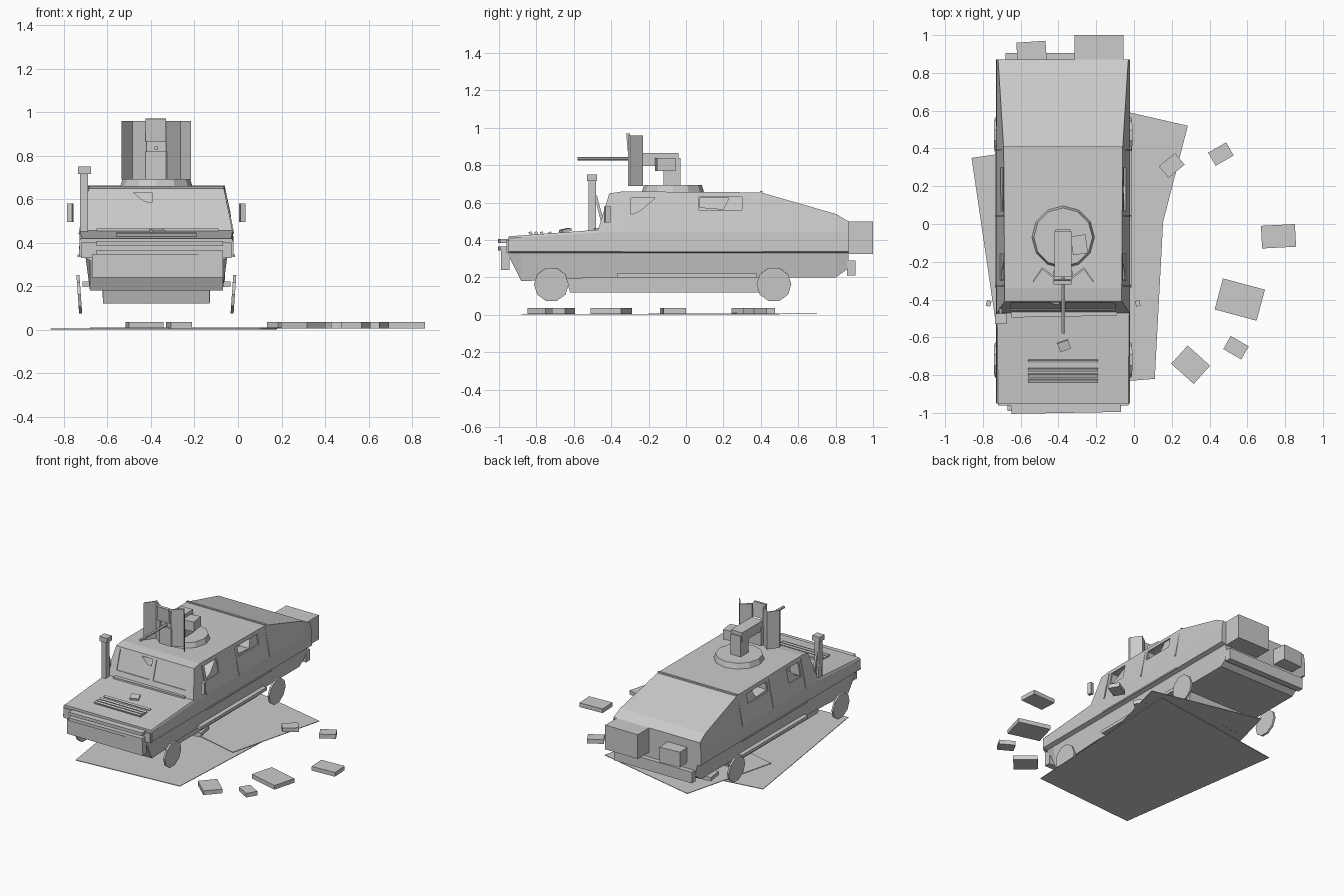
import bpy, bmesh, math
from mathutils import Vector, Matrix

old = bpy.data.objects.get("Cube")
if old:
    bpy.data.objects.remove(old, do_unlink=True)

CX = -0.375  # vehicle centre line

grey = bpy.data.materials.new("plain_grey")
grey.use_nodes = True
grey.diffuse_color = (0.6, 0.6, 0.6, 1)
grey.node_tree.nodes["Principled BSDF"].inputs["Base Color"].default_value = (0.6, 0.6, 0.6, 1)


def finish(name, bm):
    bmesh.ops.recalc_face_normals(bm, faces=bm.faces)
    me = bpy.data.meshes.new(name)
    bm.to_mesh(me)
    bm.free()
    me.materials.append(grey)
    ob = bpy.data.objects.new(name, me)
    bpy.context.collection.objects.link(ob)
    return ob


def box(name, x, y, z, turn=0, tilt=0):
    """Box from (min, max) ranges, turned about z and tilted about x."""
    bm = bmesh.new()
    bmesh.ops.create_cube(bm, size=1)
    size = [b - a for a, b in (x, y, z)]
    mid = Vector([(a + b) / 2 for a, b in (x, y, z)])
    m = (Matrix.Translation(mid) @ Matrix.Rotation(math.radians(turn), 4, 'Z')
         @ Matrix.Rotation(math.radians(tilt), 4, 'X') @ Matrix.Diagonal((*size, 1)))
    bm.transform(m)
    return finish(name, bm)


def disc(name, centre, r1, r2, depth, sides, axis='Z', camber=0):
    bm = bmesh.new()
    bmesh.ops.create_cone(bm, cap_ends=True, segments=sides, radius1=r1, radius2=r2, depth=depth)
    m = Matrix.Rotation(math.radians(camber), 4, 'Y')
    if axis != 'Z':
        m = m @ Matrix.Rotation(math.pi / 2, 4, 'Y' if axis == 'X' else 'X')
    bm.transform(Matrix.Translation(centre) @ m)
    return finish(name, bm)


def prism(bm, points, push_a, push_b):
    """Polygon moved by two offsets and joined into a solid."""
    a = [bm.verts.new(Vector(p) + Vector(push_a)) for p in points]
    b = [bm.verts.new(Vector(p) + Vector(push_b)) for p in points]
    bm.faces.new(a)
    bm.faces.new(b[::-1])
    for i in range(len(a)):
        j = (i + 1) % len(a)
        bm.faces.new((a[j], a[i], b[i], b[j]))


def loft(name, rings):
    bm = bmesh.new()
    rows = [[bm.verts.new(p) for p in ring] for ring in rings]
    n = len(rows[0])
    for r, s in zip(rows, rows[1:]):
        for i in range(n):
            bm.faces.new((r[i], r[(i + 1) % n], s[(i + 1) % n], s[i]))
    bm.faces.new(rows[0])
    bm.faces.new(rows[-1][::-1])
    return finish(name, bm)


# Armoured body: y, bottom z, top z, top half width
stations = [(-0.95, 0.32, 0.42, 0.345), (-0.88, 0.18, 0.425, 0.345), (-0.47, 0.20, 0.455, 0.35),
            (-0.41, 0.20, 0.65, 0.31), (-0.34, 0.20, 0.66, 0.31), (0.40, 0.20, 0.655, 0.315),
            (0.80, 0.20, 0.54, 0.34), (0.87, 0.25, 0.50, 0.345)]
rings = []
for y, bz, tz, tw in stations:
    half = [(0.305, bz), (0.325, 0.33), (0.355, 0.34), (0.353, min(0.44, tz - 0.01)), (tw, tz)]
    rings.append([(CX + w, y, z) for w, z in half] + [(CX - w, y, z) for w, z in half[::-1]])
body = loft("body", rings)


# Window recesses and the broken openings inside them
def on_front(x, z):
    return (x, -0.47 + (z - 0.455) * 0.31, z)


def on_side(s, y, z):
    return (CX + s * (0.353 - (z - 0.44) * 0.2), y, z)


def rect(a, b, c, d):
    return [(a, c), (b, c), (b, d), (a, d)]


def cut(front, sides, depth):
    bm = bmesh.new()
    for poly in front:
        prism(bm, [on_front(*p) for p in poly], (0, -0.05, 0), (0, depth, 0))
    for s in (-1, 1):
        for poly in sides:
            prism(bm, [on_side(s, *p) for p in poly], (s * 0.05, 0, 0), (-s * depth, 0, 0))
    cutter = finish("window_cutter", bm)
    cutter.hide_render = True
    mod = body.modifiers.new("windows", 'BOOLEAN')
    mod.operation, mod.object, mod.solver = 'DIFFERENCE', cutter, 'EXACT'
    bpy.context.view_layer.objects.active = body
    bpy.ops.object.modifier_apply(modifier=mod.name)
    bpy.data.objects.remove(cutter, do_unlink=True)


cut([rect(-0.65, -0.39, 0.50, 0.635), rect(-0.36, -0.10, 0.50, 0.635)],
    [rect(-0.30, -0.16, 0.53, 0.63), rect(0.07, 0.30, 0.56, 0.63)], 0.006)
cut([[(-0.48, 0.63), (-0.43, 0.59), (-0.395, 0.585), (-0.395, 0.63)]],
    [[(-0.295, 0.535), (-0.24, 0.56), (-0.165, 0.625), (-0.295, 0.625)],
     [(0.075, 0.575), (0.20, 0.565), (0.23, 0.625), (0.075, 0.625)]], 0.08)

# Underside pan
loft("belly_pan", [[(CX + w, y, z) for w, z in ((0.245, b), (0.25, 0.24), (-0.25, 0.24), (-0.245, b))]
                   for y, b in ((-0.64, 0.19), (-0.62, 0.12), (0.40, 0.12), (0.42, 0.19))])

# Rear roof seam, door seams, steps, wheels and mirrors
box("roof_seam", (-0.69, -0.06), (0.395, 0.41), (0.645, 0.662))
for s, side in ((-1, "right"), (1, "left")):
    for y in (-0.33, 0.04, 0.39):
        bm = bmesh.new()
        prism(bm, [on_side(s, *p) for p in rect(y, y + 0.008, 0.44, 0.64)],
              (s * 0.005, 0, 0), (-s * 0.005, 0, 0))
        finish(side + "_door_seam", bm)
    edge = CX + s * 0.355
    box(side + "_waist_trim", (edge - 0.006, edge + 0.006), (-0.34, 0.41), (0.335, 0.345))
    step = CX + s * 0.31
    box(side + "_step", (step - 0.03, step + 0.03), (-0.37, 0.38), (0.20, 0.222))
    for y, where in ((-0.72, "front"), (0.47, "rear")):
        disc(side + "_" + where + "_wheel", (CX + s * 0.354, y, 0.163), 0.093, 0.093, 0.014, 10, 'X', s * 4)
    mx = CX + s * 0.395
    box(side + "_mirror", (mx - 0.012, mx + 0.012), (-0.435, -0.405), (0.495, 0.58), s * 15)

# Front bumper with twin rails, hood slats and wiper rail
for z in (0.345, 0.385):
    box("bumper_rail", (-0.65, -0.07), (-1.0, -0.955), (z, z + 0.022), 1)
box("lower_bumper", (-0.67, -0.07), (-0.99, -0.945), (0.24, 0.345))
box("hood_lip", (-0.72, -0.03), (-0.96, -0.94), (0.33, 0.40))
for y in (-0.83, -0.80, -0.77, -0.725):
    box("hood_slat", (-0.56, -0.19), (y - 0.008, y + 0.008), (0.42, 0.445), 0, 20)
box("hood_scrap", (-0.40, -0.34), (-0.67, -0.62), (0.445, 0.46), 20, 12)
box("wiper_rail", (-0.65, -0.09), (-0.49, -0.46), (0.44, 0.465), 1)

# Snorkel
box("snorkel_pipe", (-0.725, -0.69), (-0.52, -0.48), (0.42, 0.74))
box("snorkel_cap", (-0.735, -0.675), (-0.53, -0.475), (0.715, 0.75))
box("snorkel_brace", (-0.715, -0.70), (-0.465, -0.45), (0.44, 0.64), 0, 15)

# Roof turret with gun and split shield
disc("turret_ring", (CX, -0.07, 0.674), 0.167, 0.155, 0.04, 12)
box("gun_post", (CX - 0.04, CX + 0.04), (-0.12, -0.03), (0.69, 0.84))
box("gun_body", (-0.42, -0.33), (-0.28, -0.04), (0.795, 0.865))
box("ammo_box", (-0.33, -0.25), (-0.16, -0.06), (0.77, 0.84), 8)
disc("gun_barrel", (CX, -0.42, 0.835), 0.01, 0.01, 0.32, 6, 'Y')
for s, side in ((-1, "right"), (1, "left")):
    bm = bmesh.new()
    plan = [(0.16, -0.305), (0.11, -0.235), (0.045, -0.285)]
    for (a, ya), (b, yb) in zip(plan, plan[1:]):
        prism(bm, [(CX + s * a, ya, 0.69), (CX + s * b, yb, 0.69),
                   (CX + s * b, yb, 0.96), (CX + s * a, ya, 0.96)], (0, -0.006, 0), (0, 0.006, 0))
    finish(side + "_shield", bm)
box("shield_top", (-0.425, -0.33), (-0.315, -0.295), (0.865, 0.97), 0, 5)
box("shield_base", (-0.425, -0.325), (-0.29, -0.25), (0.69, 0.82))

# Rear bumper and stowage boxes
box("rear_bumper", (-0.68, -0.06), (0.86, 0.905), (0.21, 0.29))
box("large_rear_box", (-0.315, -0.055), (0.86, 1.0), (0.325, 0.50))
box("small_rear_box", (-0.62, -0.465), (0.86, 0.965), (0.33, 0.44), 4)

# Loose ground sheets and rubble
for z, corners in ((0.009, [(-0.50, 0.70), (0.285, 0.52), (0.10, -0.20), (-0.68, 0.0)]),
                   (0.004, [(-0.86, 0.35), (0.18, 0.50), (0.11, -0.82), (-0.68, -0.88)])):
    bm = bmesh.new()
    prism(bm, [(x, y, z) for x, y in corners], (0, 0, -0.002), (0, 0, 0.002))
    finish("ground_sheet", bm)
for x, y, w, d, turn in ((0.20, 0.31, 0.11, 0.08, 40), (0.46, 0.37, 0.11, 0.08, 30),
                         (0.765, -0.065, 0.18, 0.12, 3), (0.56, -0.40, 0.23, 0.17, -15),
                         (0.54, -0.655, 0.11, 0.08, -30), (0.30, -0.745, 0.16, 0.13, -42),
                         (-0.27, -0.07, 0.10, 0.12, 10), (-0.43, 0.41, 0.16, 0.11, 8)):
    box("rubble_block", (x - w / 2, x + w / 2), (y - d / 2, y + d / 2), (0.006, 0.036), turn)
